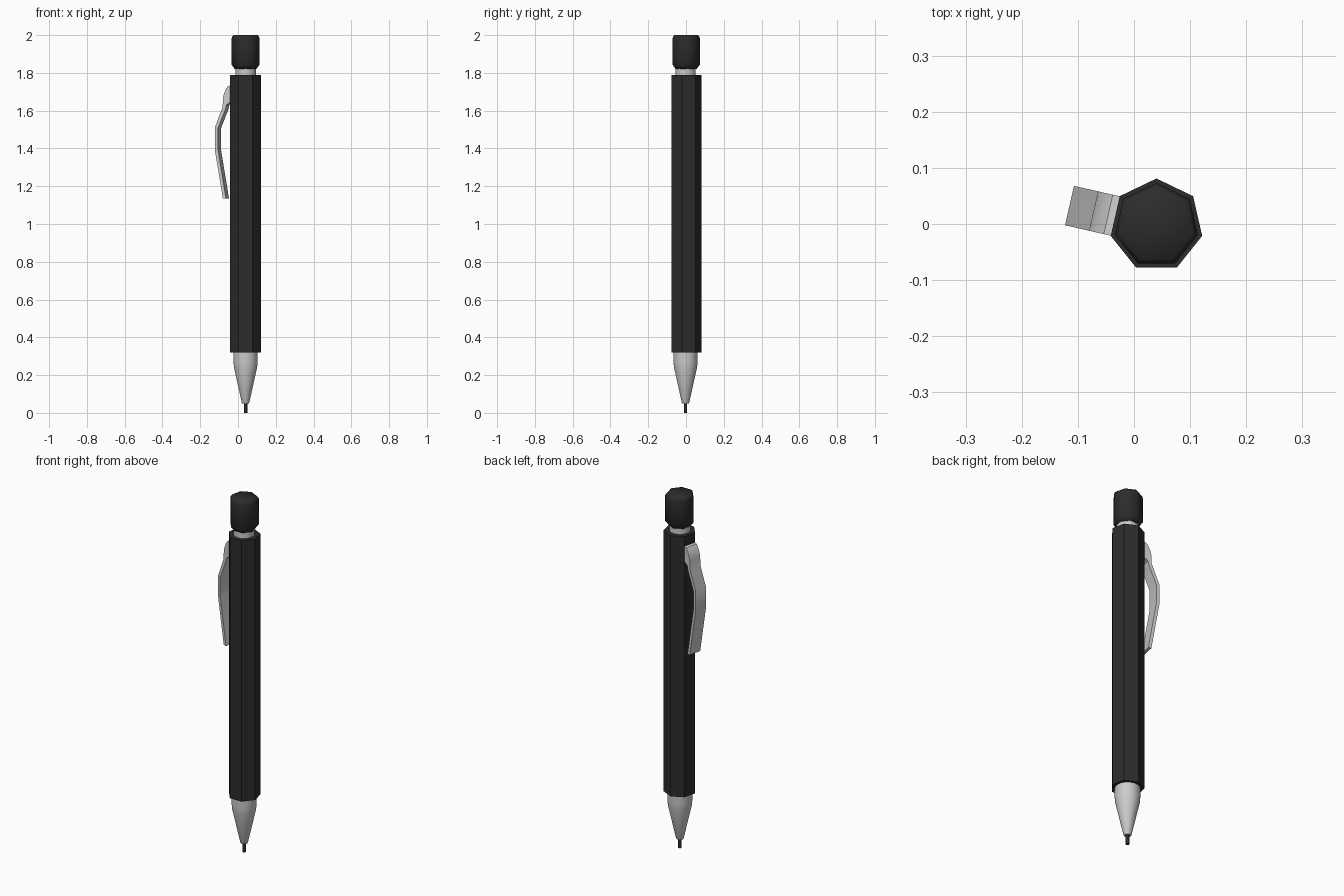
import bpy, bmesh
from math import sin, cos, pi, radians
from mathutils import Vector

if "Cube" in bpy.data.objects:
    bpy.data.objects.remove(bpy.data.objects["Cube"])

CX, CY = 0.04, -0.0025      # pencil axis
black = bpy.data.materials.new("black_plastic")
black.diffuse_color = (0.025, 0.025, 0.025, 1)
black.use_nodes = True
black.node_tree.nodes["Principled BSDF"].inputs["Base Color"].default_value = black.diffuse_color


def finish(name, bm, mat=None, angle=30):
    bmesh.ops.recalc_face_normals(bm, faces=bm.faces[:])
    me = bpy.data.meshes.new(name)
    bm.to_mesh(me)
    bm.free()
    ob = bpy.data.objects.new(name, me)
    bpy.context.collection.objects.link(ob)
    if mat:
        me.materials.append(mat)
    bpy.ops.object.select_all(action='DESELECT')
    ob.select_set(True)
    bpy.context.view_layer.objects.active = ob
    bpy.ops.object.shade_smooth_by_angle(angle=radians(angle))
    return ob


def lathe(name, profile, sides, mat=None, angle=30):
    """Stack rings of (radius, z), first corner towards +y, ends capped."""
    bm = bmesh.new()
    rings = []
    for r, z in profile:
        rings.append([bm.verts.new((CX + r * cos(pi / 2 + 2 * pi * k / sides),
                                    CY + r * sin(pi / 2 + 2 * pi * k / sides), z))
                      for k in range(sides)])
    for a, b in zip(rings, rings[1:]):
        for k in range(sides):
            j = (k + 1) % sides
            bm.faces.new((a[k], a[j], b[j], b[k]))
    bm.faces.new(rings[0])
    bm.faces.new(rings[-1])
    return finish(name, bm, mat, angle)


# Seven-sided barrel and push button
lathe("barrel", [(0.0836, 0.32), (0.0836, 1.788)], 7, black)
lathe("push_button", [(0.058, 1.82), (0.0757, 1.843), (0.0757, 1.982),
                      (0.073, 1.992), (0.066, 2.0)], 7, black, 60)

# Round metal neck, tip cone and lead
lathe("neck", [(0.054, 1.77), (0.054, 1.835)], 32)
lathe("tip_cone", [(0.0635, 0.33), (0.0635, 0.265), (0.061, 0.24),
                   (0.020, 0.055), (0.017, 0.05)], 32)
lathe("lead", [(0.009, 0.0), (0.009, 0.06)], 16, black)

# Pocket clip: side profile (distance from axis, z) extruded across one facet
clip = [(0.070, 1.735), (0.088, 1.729), (0.099, 1.713), (0.109, 1.69),
        (0.115, 1.665), (0.116, 1.62), (0.159, 1.51), (0.159, 1.395),
        (0.115, 1.135), (0.098, 1.135), (0.142, 1.397), (0.142, 1.505),
        (0.100, 1.61), (0.096, 1.63), (0.070, 1.65)]
a = pi / 2 + 1.5 * 2 * pi / 7
out, side = Vector((cos(a), sin(a), 0)), Vector((-sin(a), cos(a), 0))
bm = bmesh.new()
rows = [[bm.verts.new(Vector((CX, CY, z)) + out * d + side * s) for d, z in clip]
        for s in (-0.036, 0.036)]
bm.faces.new(rows[0])
bm.faces.new(rows[1])
for i in range(len(clip)):
    j = (i + 1) % len(clip)
    bm.faces.new((rows[0][i], rows[0][j], rows[1][j], rows[1][i]))
finish("pocket_clip", bm, angle=35)
